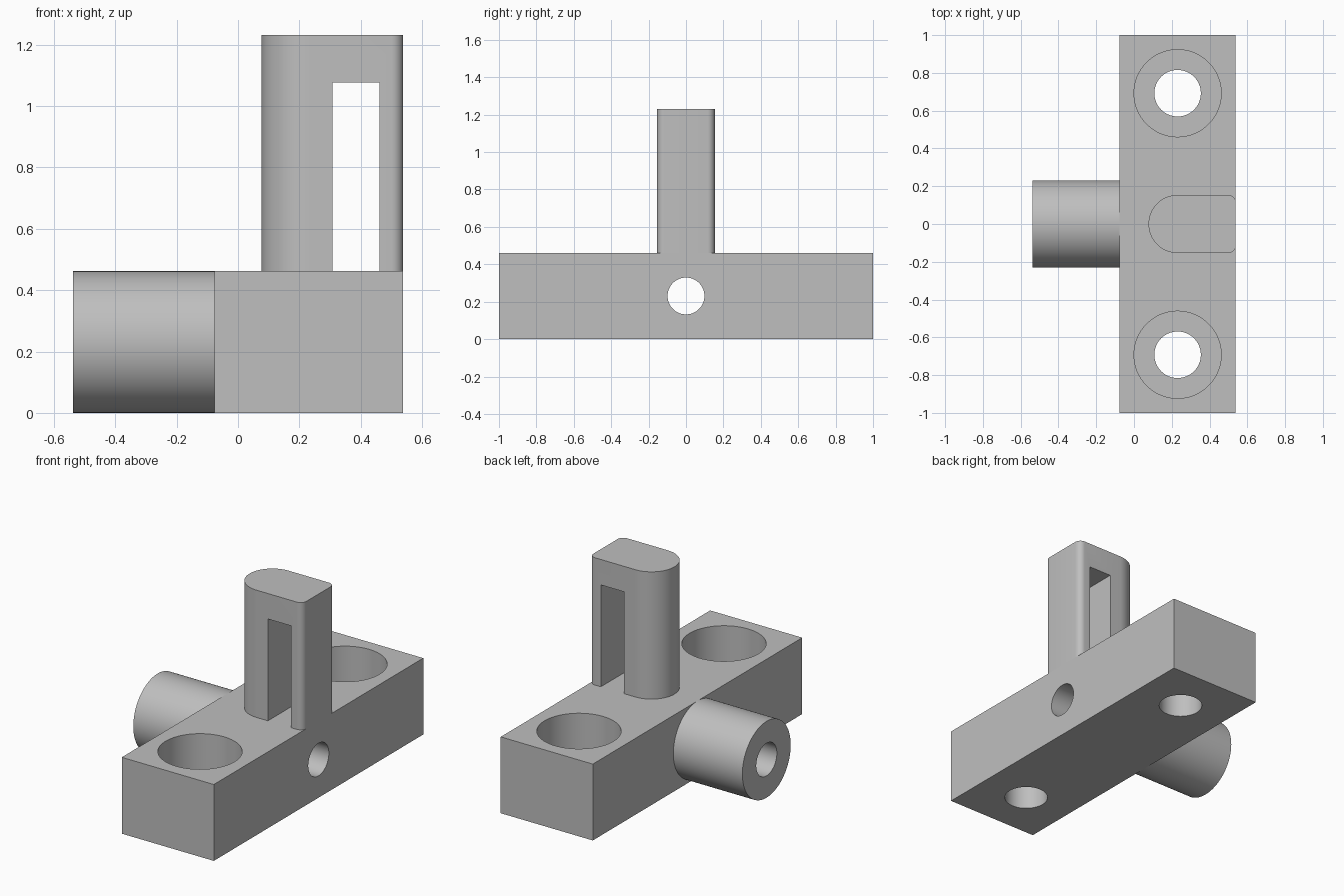
import bpy, bmesh, math
from mathutils import Matrix

cube = bpy.data.objects.get("Cube")
if cube:
    bpy.data.objects.remove(cube, do_unlink=True)

grey = bpy.data.materials.new("plain grey")
grey.use_nodes = True
COLOUR = (0.52, 0.52, 0.52, 1)
grey.diffuse_color = COLOUR
grey.node_tree.nodes["Principled BSDF"].inputs["Base Color"].default_value = COLOUR

S = 1 / 13            # one design unit
UPRIGHT = Matrix()
ALONG_X = Matrix.Rotation(math.pi / 2, 4, 'Y')


def add_mesh(name, bm):
    bm.normal_update()
    bmesh.ops.recalc_face_normals(bm, faces=bm.faces[:])
    if bm.calc_volume(signed=True) < 0:
        bmesh.ops.reverse_faces(bm, faces=bm.faces[:])
    mesh = bpy.data.meshes.new(name)
    bm.to_mesh(mesh)
    bm.free()
    mesh.materials.append(grey)
    obj = bpy.data.objects.new(name, mesh)
    bpy.context.collection.objects.link(obj)
    return obj


def box(name, low, high):
    bm = bmesh.new()
    bmesh.ops.create_cube(bm, size=1)
    for v in bm.verts:
        v.co = [(l + (c + 0.5) * (h - l)) * S for l, h, c in zip(low, high, v.co)]
    return add_mesh(name, bm)


def cylinder(name, radius, length, centre, turn):
    bm = bmesh.new()
    place = Matrix.Translation([c * S for c in centre]) @ turn
    bmesh.ops.create_cone(bm, cap_ends=True, segments=96, radius1=radius * S,
                          radius2=radius * S, depth=length * S, matrix=place)
    return add_mesh(name, bm)


def arc(cx, cy, radius, start, end, steps):
    angles = [math.radians(start + (end - start) * i / steps) for i in range(steps + 1)]
    return [(cx + radius * math.cos(a), cy + radius * math.sin(a)) for a in angles]


def extrude(name, outline, bottom, top):
    bm = bmesh.new()
    lower = [bm.verts.new((x * S, y * S, bottom * S)) for x, y in outline]
    upper = [bm.verts.new((x * S, y * S, top * S)) for x, y in outline]
    bm.faces.new(lower[::-1])
    bm.faces.new(upper)
    for i in range(len(outline)):
        bm.faces.new((lower[i - 1], lower[i], upper[i], upper[i - 1]))
    return add_mesh(name, bm)


def cut(target, cutter):
    mod = target.modifiers.new(cutter.name, 'BOOLEAN')
    mod.operation = 'DIFFERENCE'
    mod.solver = 'EXACT'
    mod.object = cutter
    bpy.context.view_layer.objects.active = target
    bpy.ops.object.modifier_apply(modifier=mod.name)
    bpy.data.objects.remove(cutter, do_unlink=True)


# Base block with counterbored screw holes
block = box("base_block", (-1, -13, 0), (7, 13, 6))
for y in (-9, 9):
    cut(block, cylinder("screw_hole", 1.6, 10, (3, y, 3), UPRIGHT))
    cut(block, cylinder("counterbore", 3, 6, (3, y, 6), UPRIGHT))

# Side boss, with one bore running on through the block
boss = cylinder("side_boss", 3, 6, (-4, 0, 3), ALONG_X)
for part in (block, boss):
    cut(part, cylinder("bore", 1.28, 20, (0, 0, 3), ALONG_X))

# Upright post: round back, small corner fillets, tall slot
outline = arc(3, 0, 2, 90, 270, 48) + arc(6.5, -1.5, 0.5, -90, 0, 8) + arc(6.5, 1.5, 0.5, 0, 90, 8)
post = extrude("slotted_post", outline, 6, 16)
cut(post, box("slot", (4, -4, 5), (6, 4, 14)))

# Smooth the round walls, keep the edges sharp
bpy.ops.object.select_all(action='DESELECT')
for part in (block, boss, post):
    part.select_set(True)
    bpy.context.view_layer.objects.active = part
bpy.ops.object.shade_smooth_by_angle(angle=math.radians(30))
